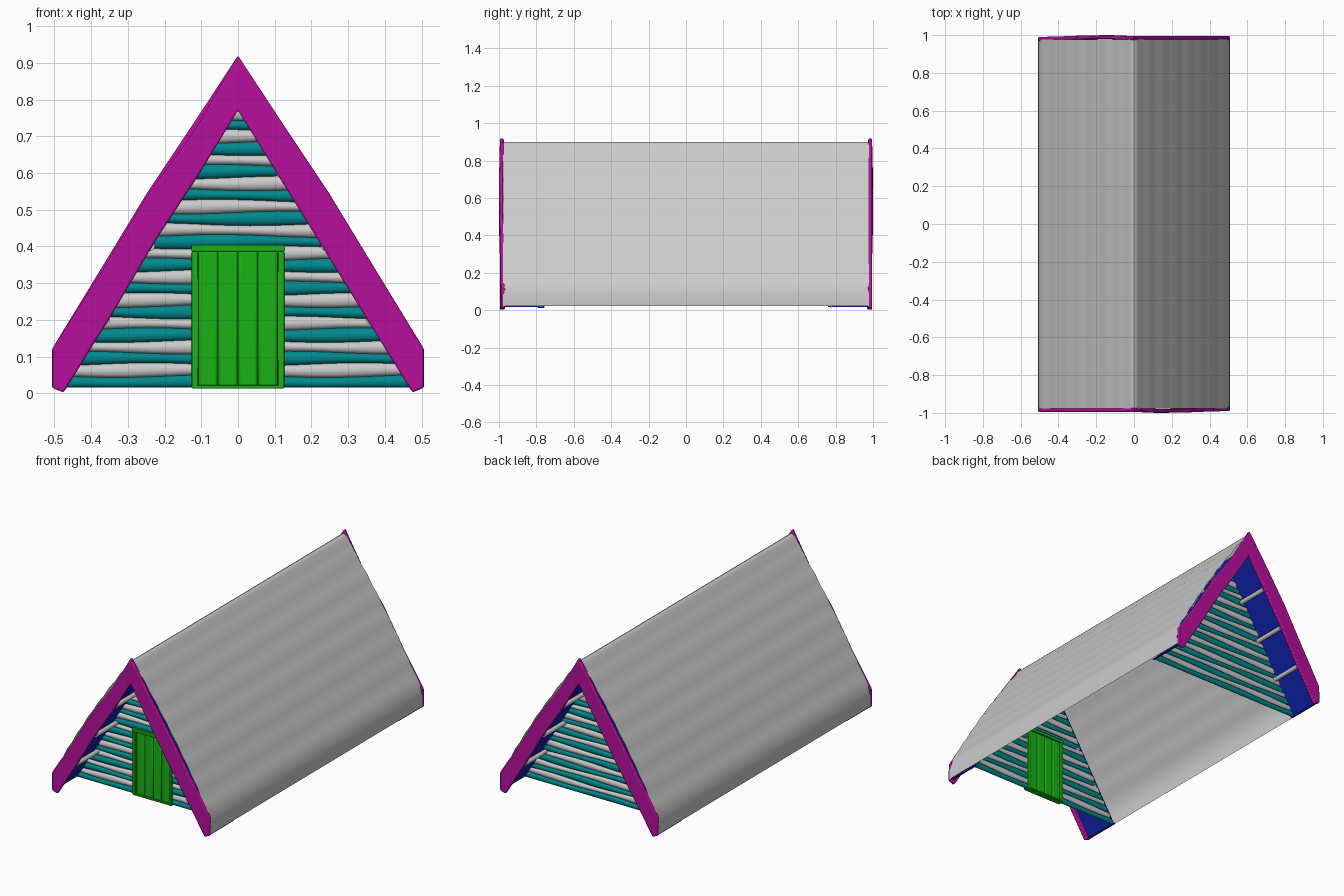
import bpy, bmesh, math
from math import sin, pi

if "Cube" in bpy.data.objects:
    bpy.data.objects.remove(bpy.data.objects["Cube"])

MAGENTA = (0.47, 0.005, 0.33, 1)
TEAL = (0.0, 0.25, 0.27, 1)
GREEN = (0.01, 0.45, 0.008, 1)
BLUE = (0.005, 0.015, 0.4, 1)
mats = {}


def finish(name, bm, color=None, bevel=0, angle=40):
    bmesh.ops.recalc_face_normals(bm, faces=bm.faces)
    me = bpy.data.meshes.new(name)
    bm.to_mesh(me)
    bm.free()
    ob = bpy.data.objects.new(name, me)
    bpy.context.collection.objects.link(ob)
    if color:
        if color not in mats:
            mats[color] = bpy.data.materials.new("paint_%d" % len(mats))
            mats[color].diffuse_color = color
        me.materials.append(mats[color])
    if bevel:
        m = ob.modifiers.new("bevel", 'BEVEL')
        m.width, m.segments, m.limit_method = bevel, 2, 'ANGLE'
    bpy.ops.object.select_all(action='DESELECT')
    ob.select_set(True)
    bpy.context.view_layer.objects.active = ob
    bpy.ops.object.shade_smooth_by_angle(angle=math.radians(angle))
    return ob


def loft(bm, rings, closed=True):
    """Skin a list of equal-length rings; closed rings also get end caps."""
    vs = [[bm.verts.new(p) for p in r] for r in rings]
    n = len(vs[0])
    for a, b in zip(vs, vs[1:]):
        for i in range(n if closed else n - 1):
            j = (i + 1) % n
            bm.faces.new((a[i], a[j], b[j], b[i]))
    if closed:
        bm.faces.new(vs[0])
        bm.faces.new(vs[-1])


def box(bm, x0, x1, y0, y1, z0, z1):
    loft(bm, [[(x0, y0, z), (x1, y0, z), (x1, y1, z), (x0, y1, z)] for z in (z0, z1)])


def soffit_x(z):
    return 0.492 * (0.825 - z) / 0.807


# Roof shell: gently bulging slopes, rounded ridge and upright eaves
half = [(0.508, 0.022), (0.509, 0.07), (0.505, 0.105), (0.494, 0.14)]
for i in range(1, 28):
    t = i / 28
    b = 0.016 * sin(pi * t) + 0.002 * sin(14 * pi * t)
    half.append((0.494 - 0.472 * t + b * 0.85, 0.14 + 0.738 * t + b * 0.5))
half += [(0.02, 0.885), (0.009, 0.896)]
prof = half + [(0, 0.9)] + [(-x, z) for x, z in reversed(half)]
bm = bmesh.new()
loft(bm, [[(x, y, z) for x, z in prof] for y in (-0.978, 0.978)], closed=False)
finish("roof", bm)

# Barge boards: (outer point, inner point) stations from left foot to right foot
stations = [
    ((-.507, .015), (-.475, .002)), ((-.507, .12), (-.455, .034)), ((-.375, .325), (-.34, .22)),
    ((-.25, .535), (-.225, .415)), ((-.12, .712), (-.11, .59)), ((0, .92), (0, .77)),
    ((.13, .722), (.11, .592)), ((.25, .542), (.225, .406)), ((.38, .328), (.34, .22)),
    ((.507, .12), (.455, .034)), ((.507, .015), (.475, .002))]
for s, name in ((1, "front_barge_board"), (-1, "back_barge_board")):
    bm = bmesh.new()
    rings = []
    for o, i in stations:
        y = -0.985 - (0.005 * sin(9 * o[0]) if o[0] > 0 else 0)
        rings.append([(s * p[0], s * (y + d), p[1])
                      for p, d in ((o, -.01), (i, -.01), (i, .011), (o, .011))])
    loft(bm, rings)
    finish(name, bm, MAGENTA, bevel=0.005)

for s, end in ((-1, "front"), (1, "back")):
    # Blue soffit lining under the roof overhang
    bm = bmesh.new()
    line = [(.506, .018), (.492, .018), (0, .825), (-.492, .018), (-.506, .018)]
    loft(bm, [[(x, s * y, z) for x, z in line] for y in (0.76, 0.977)], closed=False)
    finish(end + "_soffit", bm, BLUE)

    # Purlin ends between wall and barge board
    bm = bmesh.new()
    for side in (-1, 1):
        for z in (0.20, 0.40, 0.60):
            cx = side * (soffit_x(z) - 0.02)
            loft(bm, [[(cx + .013 * math.cos(k * pi / 5), s * y, z + .013 * sin(k * pi / 5))
                       for k in range(10)] for y in (0.765, 0.977)])
    finish(end + "_purlins", bm)

    # Gable wall: wavy rounded planks, alternating colours
    def seam(i, x):
        return 0.015 + 0.0318 * i + (0.004 * sin(11 * x + 2.1 * i) if i else 0)

    def plank(bm, i, u0, u1, door_side=0):
        rings = []
        for k in range(15):
            u = u0 + (u1 - u0) * k / 14
            ring = []
            for f, d in ((0, -.003), (.2, -.01), (.5, -.013), (.8, -.01), (1, -.003),
                         (1, .003), (.8, .01), (.5, .013), (.2, .01), (0, .003)):
                edge = soffit_x(0.015 + 0.0318 * (i + f))
                x = door_side * (0.118 + u * (edge - 0.118)) if door_side else u * edge
                lo, hi = seam(i, x), seam(i + 1, x)
                ring.append((x, s * 0.775 + d, lo + f * (hi - lo)))
            rings.append(ring)
        loft(bm, rings)

    for first, label, col in ((0, "teal", TEAL), (1, "grey", None)):
        bm = bmesh.new()
        for i in range(first, 24, 2):
            if s < 0 and i < 12:
                plank(bm, i, 0, 1, -1)
                plank(bm, i, 0, 1, 1)
            else:
                plank(bm, i, -1, 1)
        finish("%s_wall_%s_planks" % (end, label), bm, col, angle=60)

# Door boards
bm = bmesh.new()
for k in range(4):
    x = -0.108 + 0.054 * k
    box(bm, x, x + 0.054, -0.787, -0.763, 0.018, 0.39)
finish("door_boards", bm, GREEN, bevel=0.007)

# Door frame
bm = bmesh.new()
for sx in (-1, 1):
    box(bm, min(sx * .108, sx * .126), max(sx * .108, sx * .126), -0.795, -0.757, 0.015, 0.386)
box(bm, -0.127, 0.127, -0.798, -0.755, 0.386, 0.404)
box(bm, -0.126, 0.126, -0.795, -0.757, 0.013, 0.021)
finish("door_frame", bm, GREEN, bevel=0.003)

for m in bpy.data.materials:
    if m.users and not m.is_grease_pencil:
        m.use_nodes = True
        m.node_tree.nodes["Principled BSDF"].inputs["Base Color"].default_value = m.diffuse_color
